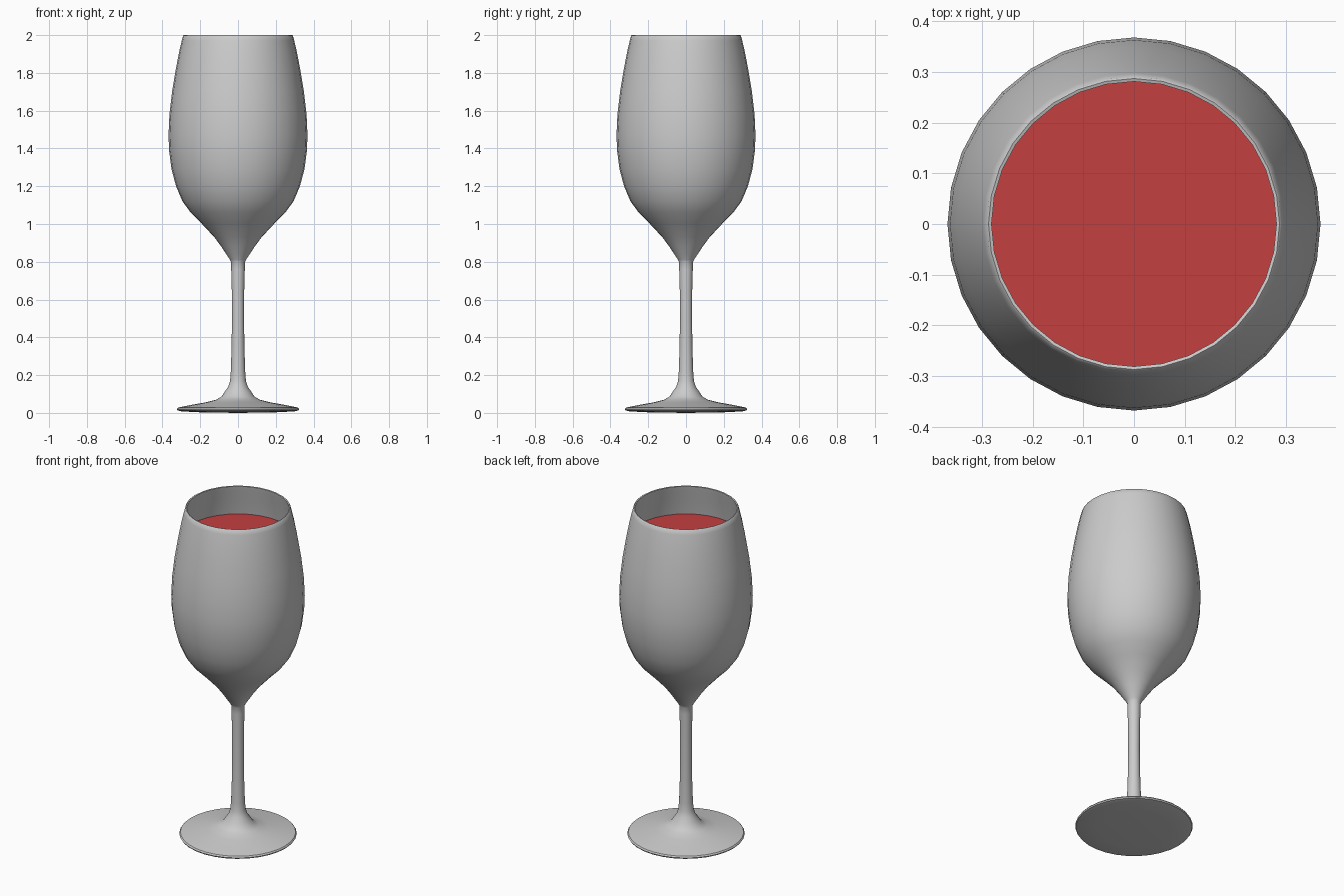
import bpy, bmesh, math

SIDES = 32


def lathe(name, profile, angle=40):
    """Spin a (radius, z) profile around the z axis."""
    bm = bmesh.new()
    verts = [bm.verts.new((r, 0, z)) for r, z in profile]
    edges = [bm.edges.new(p) for p in zip(verts, verts[1:])]
    bmesh.ops.spin(bm, geom=verts + edges, cent=(0, 0, 0), axis=(0, 0, 1),
                   angle=math.tau, steps=SIDES)
    bmesh.ops.remove_doubles(bm, verts=bm.verts, dist=0.0005)
    bmesh.ops.recalc_face_normals(bm, faces=bm.faces)
    mesh = bpy.data.meshes.new(name)
    bm.to_mesh(mesh)
    bm.free()
    obj = bpy.data.objects.new(name, mesh)
    bpy.context.collection.objects.link(obj)
    bpy.ops.object.select_all(action='DESELECT')
    obj.select_set(True)
    bpy.context.view_layer.objects.active = obj
    bpy.ops.object.shade_smooth_by_angle(angle=math.radians(angle))
    return obj


# foot and stem
foot_stem = [(0, 0), (0.2, 0.003), (0.3, 0.008), (0.32, 0.013), (0.324, 0.02),
             (0.318, 0.028), (0.25, 0.042), (0.17, 0.056), (0.115, 0.07),
             (0.085, 0.088), (0.072, 0.11), (0.052, 0.138), (0.042, 0.17),
             (0.038, 0.22), (0.034, 0.35), (0.032, 0.5), (0.033, 0.65),
             (0.036, 0.76), (0.037, 0.80)]
# bowl outside, stem to rim
bowl_out = [(0.043, 0.812), (0.065, 0.845), (0.088, 0.88), (0.125, 0.93),
            (0.195, 1.005), (0.25, 1.06), (0.294, 1.12), (0.328, 1.2),
            (0.352, 1.29), (0.365, 1.39), (0.368, 1.47), (0.363, 1.58),
            (0.349, 1.7), (0.329, 1.82), (0.312, 1.91), (0.298, 1.97),
            (0.291, 1.997), (0.287, 2.0)]
# bowl inside, rim to bottom
bowl_in = [(0.281, 1.998), (0.286, 1.97), (0.3, 1.91), (0.317, 1.815),
           (0.337, 1.7), (0.351, 1.58), (0.356, 1.47), (0.353, 1.39),
           (0.34, 1.29), (0.316, 1.2), (0.282, 1.12), (0.238, 1.06),
           (0.18, 1.005), (0.11, 0.935), (0.06, 0.89), (0, 0.87)]
lathe("wine_glass", foot_stem + bowl_out + bowl_in)

# wine filling the bowl, just inside the inner wall
fill = [(0, 1.815)] + [(max(r - 0.002, 0), z) for r, z in bowl_in[3:-1]]
wine = lathe("wine", fill + [(0, 0.873)])
mat = bpy.data.materials.new("red_wine")
mat.diffuse_color = (0.55, 0.05, 0.05, 1)
wine.data.materials.append(mat)
